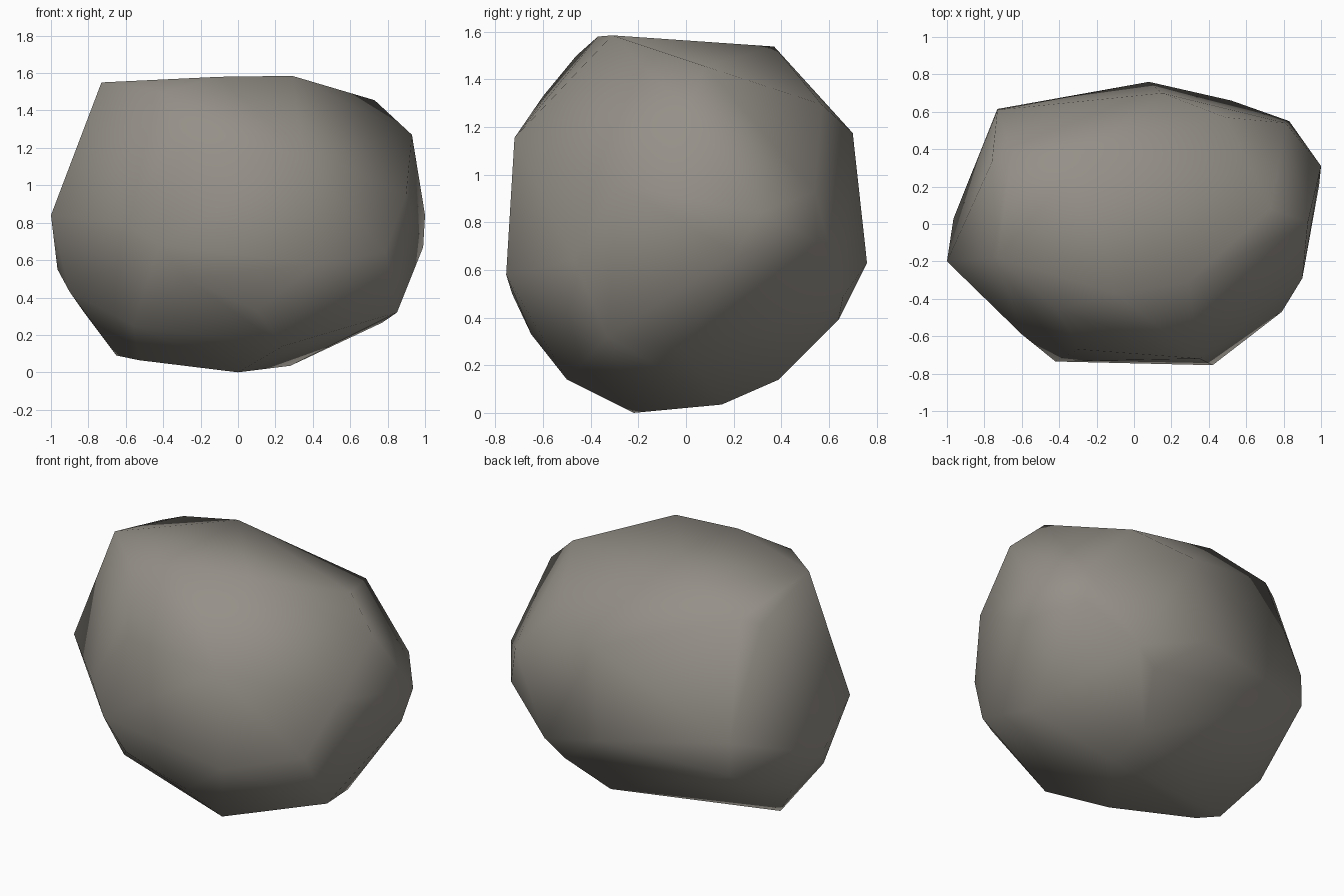
import bpy, bmesh, math

# Boulder: a convex chunk described by its corner knuckles, grouped by zone
top = [(-.73, -.18, 1.55), (-.26, .37, 1.538), (.29, -.31, 1.585), (-.10, -.37, 1.58),
       (-.41, -.46, 1.50), (-.65, .39, 1.45), (-.76, .33, 1.42), (.49, .57, 1.295),
       (.73, .08, 1.455), (.93, .01, 1.27)]
front = [(.35, -.72, 1.155), (-.30, -.67, 1.19), (-.33, -.60, 1.33), (.42, -.755, .58),
         (-.42, -.735, .68), (-.27, -.73, .50), (.10, -.65, .33), (-.56, -.33, .25)]
back = [(.08, .76, .63), (.15, .70, 1.175), (.52, .66, .49), (.39, .64, .39),
        (-.73, .615, .57), (-.73, .61, .77), (.83, .55, .72), (.81, .54, .93)]
sides = [(1.0, .31, .84), (.99, .21, .67), (.90, -.29, .96), (.79, -.47, .64),
         (.85, -.33, .32), (.77, -.01, .265), (-1.0, -.20, .84), (-.965, .03, .55),
         (-.90, -.08, .43), (-.83, .13, .33), (-.60, -.59, .80)]
bottom = [(.24, -.50, .14), (.50, -.36, .22), (.28, .15, .035), (0, -.22, 0),
          (-.53, -.08, .065), (-.65, -.01, .09), (.25, .39, .14)]

bm = bmesh.new()
for p in top + front + back + sides + bottom:
    bm.verts.new(p)
res = bmesh.ops.convex_hull(bm, input=bm.verts[:])
loose = [v for v in bm.verts if not v.link_faces]
bmesh.ops.delete(bm, geom=loose, context='VERTS')
bmesh.ops.recalc_face_normals(bm, faces=bm.faces[:])

mesh = bpy.data.meshes.new("boulder")
bm.to_mesh(mesh)
bm.free()
rock = bpy.data.objects.new("boulder", mesh)
bpy.context.collection.objects.link(rock)

# Warm grey stone
stone = bpy.data.materials.new("warm grey stone")
stone.diffuse_color = (.30, .28, .247, 1)
mesh.materials.append(stone)

# Soft shading, only the hardest creases stay sharp
bpy.context.view_layer.objects.active = rock
rock.select_set(True)
bpy.ops.object.shade_smooth_by_angle(angle=math.radians(55))
